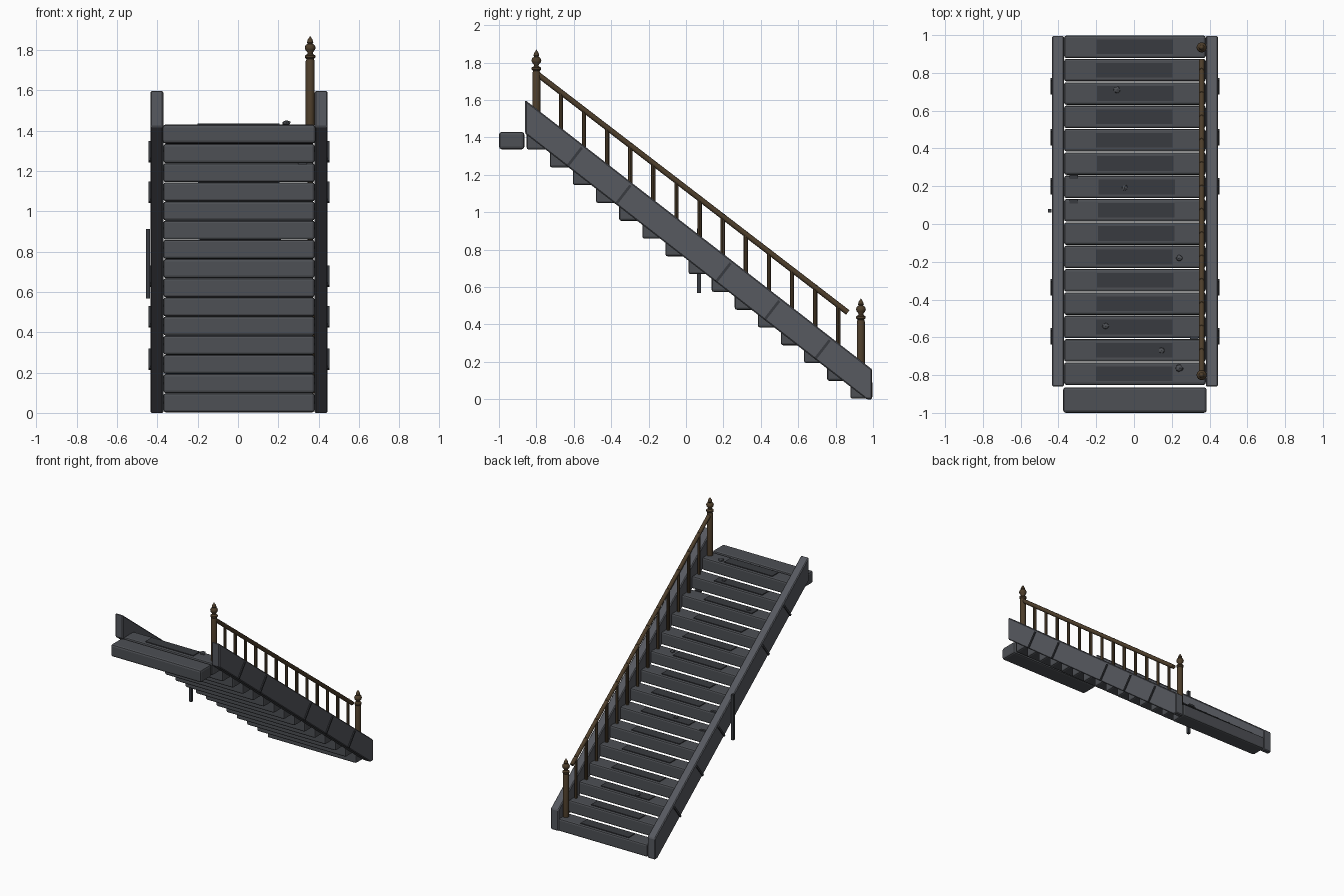
import bpy, bmesh, math, random
from mathutils import Vector, Matrix

if "Cube" in bpy.data.objects:
    bpy.data.objects.remove(bpy.data.objects["Cube"])

random.seed(4)
N, DY, DZ = 15, 0.1236, 0.0951
SLOPE = math.atan(0.777)


def mat(name, c):
    m = bpy.data.materials.new(name)
    m.diffuse_color = (*c, 1)
    m.use_nodes = True
    m.node_tree.nodes["Principled BSDF"].inputs["Base Color"].default_value = m.diffuse_color
    return m


STONE = mat("stone", (0.075, 0.08, 0.09))
SIDE = mat("side_stone", (0.095, 0.10, 0.115))
DARK = mat("dark_stone", (0.04, 0.043, 0.05))
WOOD = mat("wood", (0.075, 0.048, 0.024))


def finish(name, bm, m, smooth=False):
    bmesh.ops.recalc_face_normals(bm, faces=bm.faces)
    me = bpy.data.meshes.new(name)
    bm.to_mesh(me)
    bm.free()
    me.materials.append(m)
    ob = bpy.data.objects.new(name, me)
    bpy.context.collection.objects.link(ob)
    if smooth:
        bpy.ops.object.select_all(action='DESELECT')
        ob.select_set(True)
        bpy.context.view_layer.objects.active = ob
        bpy.ops.object.shade_smooth_by_angle(angle=math.radians(40))
    return ob


def bevel(ob, w, seg=1):
    b = ob.modifiers.new("bevel", 'BEVEL')
    b.width, b.segments = w, seg
    return ob


def box(name, center, size, m, bev=0, rot=0):
    bm = bmesh.new()
    bmesh.ops.create_cube(bm, size=1)
    bm.transform(Matrix.Translation(center) @ Matrix.Rotation(rot, 4, 'X')
                 @ Matrix.Diagonal((*size, 1)))
    ob = finish(name, bm, m)
    return bevel(ob, bev, 2) if bev else ob


def rod(name, a, b, r, m, seg=10):
    a, b = Vector(a), Vector(b)
    d = b - a
    bm = bmesh.new()
    bmesh.ops.create_cone(bm, cap_ends=True, segments=seg, radius1=r, radius2=r, depth=d.length)
    bm.transform(Matrix.Translation((a + b) / 2) @ d.to_track_quat('Z', 'Y').to_matrix().to_4x4())
    return finish(name, bm, m, True)


def lathe(name, loc, prof, m, seg=14):
    bm = bmesh.new()
    vs = [bm.verts.new((r, 0, z)) for r, z in prof]
    es = [bm.edges.new(p) for p in zip(vs, vs[1:])]
    bmesh.ops.spin(bm, geom=vs + es, cent=(0, 0, 0), axis=(0, 0, 1), angle=math.tau, steps=seg)
    bmesh.ops.remove_doubles(bm, verts=bm.verts, dist=1e-5)
    bm.transform(Matrix.Translation(loc))
    return finish(name, bm, m, True)


def tread_y(i):
    return 0.938 - i * DY


def tread_top(i):
    return 0.098 + i * DZ


# Treads with a worn raised panel on each
for i in range(N):
    y, top = tread_y(i), tread_top(i)
    box(f"tread_{i+1}", (0.005, y, top - 0.0475), (0.75, 0.119, 0.095), STONE, 0.012)
    box(f"tread_panel_{i+1}", (0.007 + random.uniform(-.008, .008), y, top + 0.001),
        (0.405, 0.078, 0.01), DARK)

# Landing slab
box("landing", (0.005, -0.932, 1.383), (0.76, 0.135, 0.093), STONE, 0.014)

# Sloping side stringers with joint bands
PROFILE = [(-0.86, 1.6), (-0.86, 1.42), (0.965, 0), (0.995, 0), (0.995, 0.16)]
for side, x0, x1, xo in (("left", -0.435, -0.37, -0.437), ("right", 0.38, 0.445, 0.447)):
    bm = bmesh.new()
    f = bm.faces.new([bm.verts.new((x0, y, z)) for y, z in PROFILE])
    g = bmesh.ops.extrude_face_region(bm, geom=[f])["geom"]
    bmesh.ops.translate(bm, vec=(x1 - x0, 0, 0),
                        verts=[v for v in g if isinstance(v, bmesh.types.BMVert)])
    bevel(finish(f"stringer_{side}", bm, SIDE), 0.006)
    for k, y in enumerate((-0.595, -0.335, 0.2, 0.46, 0.73)):
        z = 1.6 - 0.777 * (y + 0.86) - 0.098
        box(f"joint_band_{side}_{k+1}", (xo, y, z), (0.012, 0.014, 0.125), DARK, 0, -SLOPE)

# Hanging bar on the left stringer
box("side_bar", (-0.446, 0.07, 0.74), (0.02, 0.02, 0.345), DARK)

# Turned newel posts
NEWEL = [(0, 0), (.022, 0), (.022, .318), (.018, .328), (.026, .336), (.026, .346), (.013, .354),
         (.013, .361), (.024, .374), (.027, .385), (.022, .398), (.012, .404), (.016, .411),
         (.012, .424), (0, .443)]
XR = 0.358
lathe("newel_bottom", (XR, 0.935, 0.097), NEWEL, WOOD)
lathe("newel_top", (XR, -0.8, 1.427), NEWEL, WOOD)

# Handrail and balusters
def rail_z(y):
    return 1.735 - 0.768 * (y + 0.79)


rod("handrail", (XR, -0.795, rail_z(-0.795)), (XR, 0.865, rail_z(0.865)), 0.015, WOOD)
for i in range(1, 14):
    y = tread_y(i)
    rod(f"baluster_{i}", (XR, y, tread_top(i) - 0.005), (XR, y, rail_z(y) + 0.012), 0.0115, WOOD, 8)

# Loose rubble on the treads
for k, (x, i, dy, r) in enumerate([(-.09, 2, .02, .02), (-.05, 6, -.005, .018), (.24, 9, -.005, .02),
                                   (-.15, 12, .005, .02), (.145, 13, 0, .019), (.24, 14, .03, .022)]):
    bm = bmesh.new()
    bmesh.ops.create_icosphere(bm, subdivisions=1, radius=r)
    for v in bm.verts:
        v.co *= random.uniform(0.8, 1.1)
    bm.transform(Matrix.Translation((x, tread_y(i) + dy, tread_top(i) + 0.009))
                 @ Matrix.Diagonal((1, 1, 0.6, 1)))
    finish(f"pebble_{k+1}", bm, STONE)
for k, (x, i, dy) in enumerate([(-.32, 6, .052), (-.32, 7, .047), (.32, 12, -.06)]):
    box(f"chip_{k+1}", (x, tread_y(i) + dy, tread_top(i)), (0.045, 0.022, 0.014), DARK)
